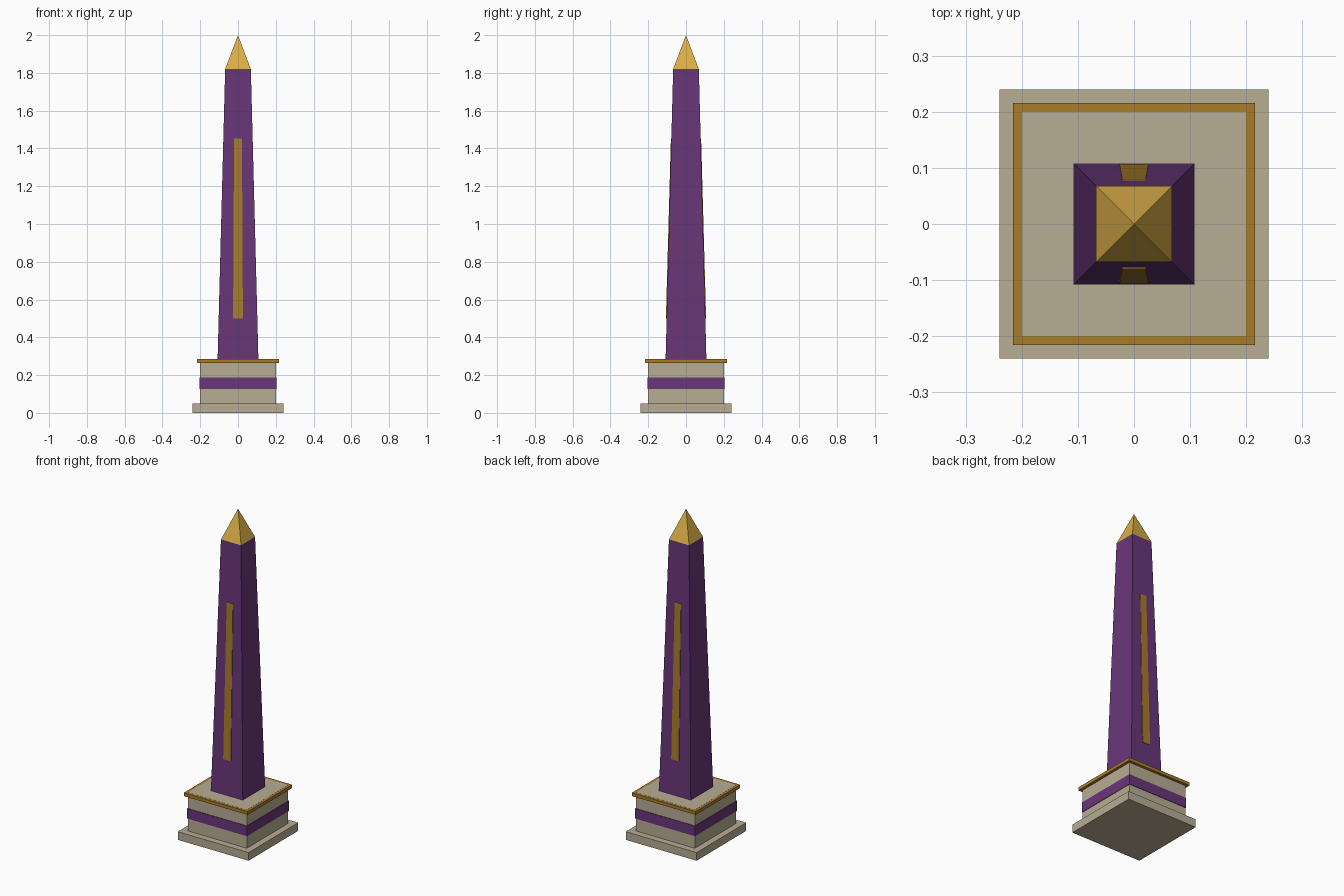
import bpy
import bmesh

if "Cube" in bpy.data.objects:
    bpy.data.objects.remove(bpy.data.objects["Cube"])


def material(name, rgb):
    # sRGB 0-255 to linear
    lin = [((c / 255 + 0.055) / 1.055) ** 2.4 for c in rgb]
    m = bpy.data.materials.new(name)
    m.diffuse_color = (*lin, 1)
    m.use_nodes = True
    m.node_tree.nodes["Principled BSDF"].inputs["Base Color"].default_value = m.diffuse_color
    return m


stone = material("pale stone", (184, 173, 148))
purple = material("royal purple", (105, 55, 121))
trim_gold = material("dark gold", (167, 124, 42))
tip_gold = material("bright gold", (219, 173, 72))


def make(name, bm, mat):
    bmesh.ops.recalc_face_normals(bm, faces=bm.faces)
    me = bpy.data.meshes.new(name)
    bm.to_mesh(me)
    bm.free()
    me.materials.append(mat)
    ob = bpy.data.objects.new(name, me)
    bpy.context.collection.objects.link(ob)
    return ob


def block(name, half0, half1, z0, z1, mat):
    """Square block, tapering from half0 to half1; half1 = 0 gives a pyramid."""
    bm = bmesh.new()
    bmesh.ops.create_cube(bm, size=2)
    for v in bm.verts:
        top = v.co.z > 0
        h = half1 if top else half0
        v.co = (v.co.x * h, v.co.y * h, z1 if top else z0)
    bmesh.ops.remove_doubles(bm, verts=bm.verts, dist=1e-5)
    return make(name, bm, mat)


# Pedestal
block("base_step", 0.24, 0.24, 0, 0.05, stone)
block("pedestal_block", 0.20, 0.20, 0.05, 0.2855, stone)
block("pedestal_band", 0.203, 0.203, 0.126, 0.188, purple)
block("pedestal_cornice", 0.216, 0.216, 0.265, 0.285, trim_gold)

# Tapered shaft and pyramid tip
block("shaft", 0.108, 0.068, 0.285, 1.82, purple)
block("pyramid_tip", 0.068, 0.0, 1.82, 2.0, tip_gold)

# Thin inlay plates on the front and back, following the taper
for name, side in (("front_inlay", -1), ("back_inlay", 1)):
    bm = bmesh.new()
    bmesh.ops.create_cube(bm, size=2)
    for v in bm.verts:
        top = v.co.z > 0
        half_x, outer = (0.021, 0.080) if top else (0.026, 0.1065)
        y = outer if v.co.y > 0 else outer - 0.005
        v.co = (v.co.x * half_x, side * y, 1.453 if top else 0.5)
    make(name, bm, trim_gold)
